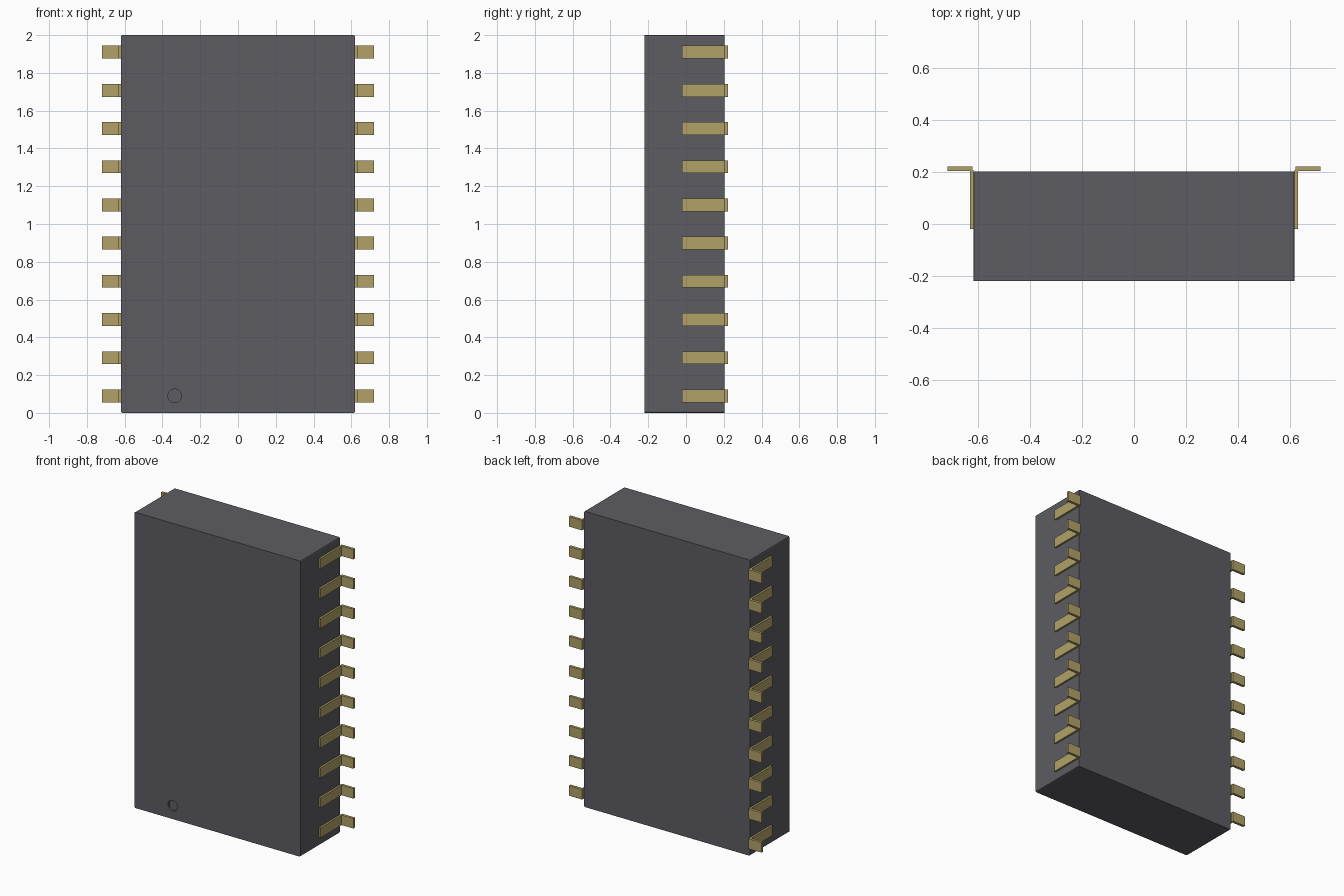
import bpy, bmesh
from mathutils import Matrix, Vector

cube = bpy.data.objects.get("Cube")
if cube:
    bpy.data.objects.remove(cube, do_unlink=True)


def material(name, rgb):
    mat = bpy.data.materials.new(name)
    mat.use_nodes = True
    mat.diffuse_color = (*rgb, 1)
    mat.node_tree.nodes["Principled BSDF"].inputs["Base Color"].default_value = (*rgb, 1)
    return mat


def add_object(name, bm, mat):
    bmesh.ops.recalc_face_normals(bm, faces=bm.faces)
    mesh = bpy.data.meshes.new(name)
    bm.to_mesh(mesh)
    bm.free()
    mesh.materials.append(mat)
    obj = bpy.data.objects.new(name, mesh)
    bpy.context.collection.objects.link(obj)
    return obj


def extrude_profile(bm, points, vector):
    face = bm.faces.new([bm.verts.new(p) for p in points])
    new = bmesh.ops.extrude_face_region(bm, geom=[face])["geom"]
    verts = [v for v in new if isinstance(v, bmesh.types.BMVert)]
    bmesh.ops.translate(bm, verts=verts, vec=vector)


charcoal = material("charcoal plastic", (0.11, 0.11, 0.123))
gold = material("dull gold", (0.44, 0.365, 0.14))

HALF_WIDTH, FRONT, BACK, HEIGHT = 0.62, -0.22, 0.203, 2.0

# Package body with slightly rounded corners
bm = bmesh.new()
bmesh.ops.create_cube(bm, size=1)
bmesh.ops.scale(bm, verts=bm.verts, vec=(2 * HALF_WIDTH, BACK - FRONT, HEIGHT))
bmesh.ops.translate(bm, verts=bm.verts, vec=(0, (FRONT + BACK) / 2, HEIGHT / 2))
corners = [e for e in bm.edges
           if abs(e.verts[0].co.y - e.verts[1].co.y) > 0.1]
bmesh.ops.bevel(bm, geom=corners, offset=0.008, segments=2, profile=0.5, affect="EDGES")
body = add_object("package_body", bm, charcoal)

# Round pin-one dimple sunk into the front
bm = bmesh.new()
place = Matrix.Translation((-0.335, FRONT, 0.09)) @ Matrix.Rotation(1.570796, 4, "X")
bmesh.ops.create_cone(bm, cap_ends=True, segments=32, radius1=0.036, radius2=0.036,
                      depth=0.03, matrix=place)
cutter = add_object("dimple_cutter", bm, charcoal)
cutter.hide_render = True
cut = body.modifiers.new("dimple", "BOOLEAN")
cut.operation = "DIFFERENCE"
cut.solver = "EXACT"
cut.object = cutter
bpy.context.view_layer.objects.active = body
bpy.ops.object.modifier_apply(modifier=cut.name)
bpy.data.objects.remove(cutter, do_unlink=True)

# Bent leads: an arm along the side wall and an outward foot at the back
LEADS, PITCH, LEAD_HEIGHT, FIRST = 10, 0.2022, 0.068, 0.09
profile = [(0.62, -0.02), (0.633, -0.02), (0.633, 0.204), (0.72, 0.204),
           (0.72, 0.222), (0.623, 0.222), (0.623, 0.208), (0.62, 0.208)]
for side, label in ((1, "left"), (-1, "right")):
    bm = bmesh.new()
    for i in range(LEADS):
        z = FIRST + i * PITCH - LEAD_HEIGHT / 2
        extrude_profile(bm, [(side * x, y, z) for x, y in profile],
                        Vector((0, 0, LEAD_HEIGHT)))
    add_object(label + "_leads", bm, gold)
